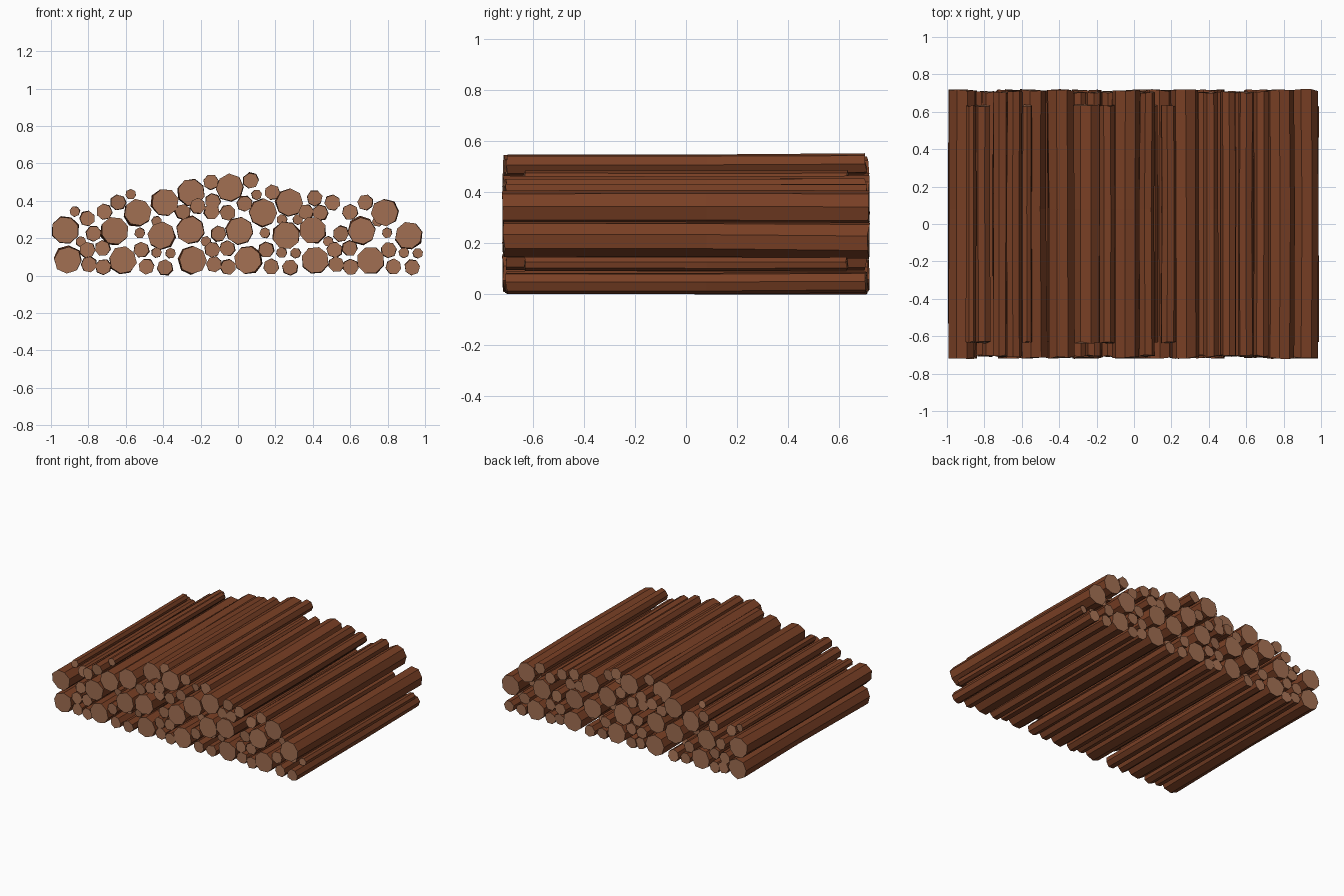
import bpy, bmesh, math, random

if "Cube" in bpy.data.objects:
    bpy.data.objects.remove(bpy.data.objects["Cube"])
random.seed(4)


def material(name, rgb):
    m = bpy.data.materials.new(name)
    m.diffuse_color = (*rgb, 1)
    m.use_nodes = True
    m.node_tree.nodes["Principled BSDF"].inputs["Base Color"].default_value = m.diffuse_color
    return m


bark = material("dark bark", (0.19, 0.05, 0.018))
cut_wood = material("cut wood", (0.36, 0.16, 0.085))


def log(name, x, z, r, half):
    """A faceted, slightly crooked log lying along y, with flat cut ends."""
    n = 8 if r > 0.05 else 7
    turn = random.uniform(0, math.tau)
    bm = bmesh.new()
    rings = []
    wobble = 0.05 * r
    for k, y in enumerate((-half, 0.08, half)):
        dx, dz = (0, 0) if k == 0 else (random.uniform(-wobble, wobble) * 1.6 for _ in range(2))
        ring = []
        for i in range(n):
            a = turn + math.tau * i / n
            q = r * random.uniform(0.97, 1.05)
            ring.append(bm.verts.new((x + dx + q * math.cos(a),
                                      y + random.uniform(-0.006, 0.006) * (k != 1),
                                      max(0.0, z + dz + q * math.sin(a)))))
        rings.append(ring)
    for a, b in zip(rings, rings[1:]):
        for i in range(n):
            j = (i + 1) % n
            bm.faces.new((a[i], a[j], b[j], b[i]))
    for ring in (rings[0], rings[-1]):
        bm.faces.new(ring).material_index = 1
    bmesh.ops.recalc_face_normals(bm, faces=bm.faces)
    me = bpy.data.meshes.new(name)
    bm.to_mesh(me)
    bm.free()
    me.materials.append(bark)
    me.materials.append(cut_wood)
    bpy.context.collection.objects.link(bpy.data.objects.new(name, me))


RADIUS = {"thick": 0.073, "medium": 0.042, "thin": 0.028}
HALF = {"thick": 0.715, "medium": 0.705, "thin": 0.632}

# Lower bundle (x, z), repeated three times across the pile
bundle = {
    "thick": [(-.91, .083), (-.615, .083), (-.923, .243), (-.66, .24), (-.41, .215)],
    "medium": [(-.797, .06), (-.72, .046), (-.805, .138), (-.725, .146), (-.49, .048),
               (-.39, .044), (-.517, .138), (-.772, .224)],
    "thin": [(-.435, .123), (-.36, .12), (-.84, .183), (-.525, .228)],
}
for b, shift in enumerate((0, 0.668, 1.322)):
    for kind, spots in bundle.items():
        for i, (x, z) in enumerate(spots):
            log(f"{kind}_log_{b}_{i}", x + shift, z, RADIUS[kind], HALF[kind])

# Upper logs forming the uneven mound on top
upper = {
    "thick": [(-.535, .337), (-.39, .39), (-.25, .445), (-.043, .47), (.135, .337),
              (.275, .392), (.785, .337)],
    "medium": [(-.715, .342), (-.64, .392), (-.295, .342), (-.135, .397), (-.215, .373),
               (-.14, .342), (-.055, .337), (.068, .508), (.035, .385), (.41, .415),
               (.362, .34), (.505, .39), (.44, .337), (.6, .34), (.68, .392)],
    "thin": [(-.873, .342), (-.573, .435), (-.435, .29), (.1, .433), (.235, .3),
             (.745, .29), (.32, .3)],
}
for kind, spots in upper.items():
    for i, (x, z) in enumerate(spots):
        half = 0.635 if (x, z) == (-.25, .445) else HALF[kind]
        log(f"{kind}_upper_log_{i}", x, z, RADIUS[kind], half)

# Shorter medium logs
for i, (x, z) in enumerate([(-.805, .305), (-.145, .5), (.183, .445)]):
    log(f"short_log_{i}", x, z, 0.041, 0.633)
